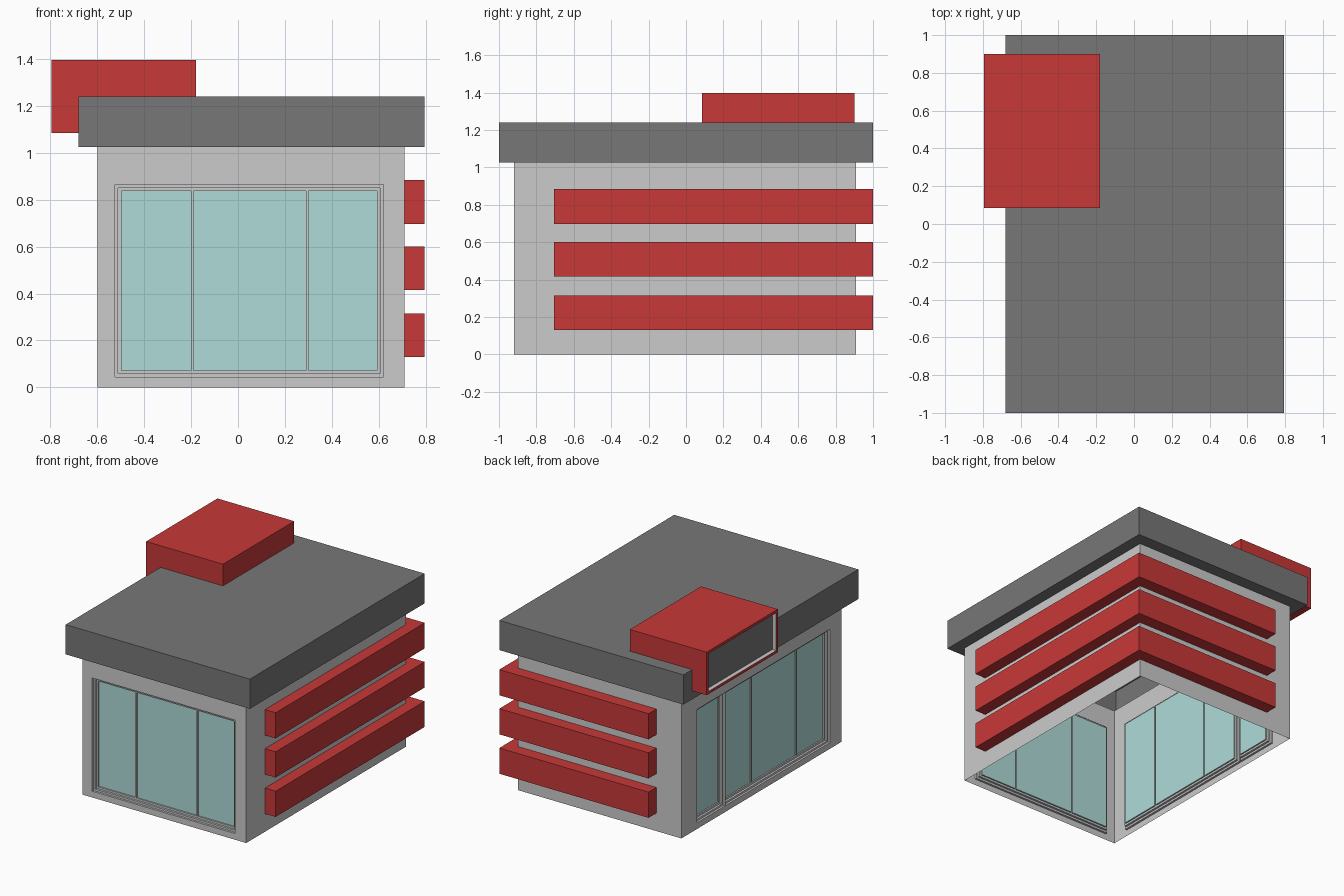
import bpy, bmesh

if "Cube" in bpy.data.objects:
    bpy.data.objects.remove(bpy.data.objects["Cube"])

X0, X1, Y0, Y1 = -0.60, 0.71, -0.92, 0.91   # building footprint
Z_ROOF, Z_TOP = 1.025, 1.24


def material(name, rgb):
    m = bpy.data.materials.new(name)
    m.diffuse_color = (*rgb, 1)
    m.use_nodes = True
    m.node_tree.nodes["Principled BSDF"].inputs["Base Color"].default_value = m.diffuse_color
    return m


RED = material("red_panel", (0.58, 0.04, 0.04))
DARK = material("dark_grey", (0.185, 0.185, 0.185))
GLASS = material("window_glass", (0.43, 0.71, 0.69))

# Each side maps (across, depth inward, up) to model space
FRONT = lambda u, d, v: (u, Y0 + d, v)
BACK = lambda u, d, v: (-u, Y1 - d, v)
RIGHT = lambda u, d, v: (X1 - d, u, v)
LEFT = lambda u, d, v: (X0 + d, -u, v)


def finish(bm, name, mat=None):
    bmesh.ops.remove_doubles(bm, verts=bm.verts[:], dist=1e-5)
    me = bpy.data.meshes.new(name)
    bm.to_mesh(me)
    bm.free()
    ob = bpy.data.objects.new(name, me)
    bpy.context.collection.objects.link(ob)
    if mat:
        me.materials.append(mat)
    return ob


def quad(bm, pts):
    bm.faces.new([bm.verts.new(p) for p in pts])


def sheet(bm, side, rect, depth=0.0, holes=()):
    """Flat sheet with rectangular openings; rect = (u0, u1, v0, v1)."""
    us = sorted({u for r in (rect, *holes) for u in r[:2]})
    vs = sorted({v for r in (rect, *holes) for v in r[2:]})
    for a, b in zip(us, us[1:]):
        for c, d in zip(vs, vs[1:]):
            m, n = (a + b) / 2, (c + d) / 2
            if not any(h[0] < m < h[1] and h[2] < n < h[3] for h in holes):
                quad(bm, [side(a, depth, c), side(b, depth, c),
                          side(b, depth, d), side(a, depth, d)])


def reveal(bm, side, rect, d0, d1):
    """Four inner edges of an opening, from depth d0 to d1."""
    a, b, c, d = rect
    ring = [(a, c), (b, c), (b, d), (a, d)]
    for i in range(4):
        p, q = ring[i], ring[(i + 1) % 4]
        quad(bm, [side(p[0], d0, p[1]), side(q[0], d0, q[1]),
                  side(q[0], d1, q[1]), side(p[0], d1, p[1])])


def inset(r, t):
    return (r[0] + t, r[1] - t, r[2] + t, r[3] - t)


def window(name, side, rect, mullions=()):
    """Stepped frame with mullions, and one glass pane per bay."""
    step, inner = inset(rect, 0.014), inset(rect, 0.028)
    edges = [inner[0]]
    for m in mullions:
        edges += [m - 0.005, m + 0.005]
    edges.append(inner[1])
    panes = [(a, b, inner[2], inner[3]) for a, b in zip(edges[::2], edges[1::2])]
    bm = bmesh.new()
    reveal(bm, side, rect, 0, 0.015)
    sheet(bm, side, rect, 0.015, [step])
    reveal(bm, side, step, 0.015, 0.03)
    sheet(bm, side, step, 0.03, panes)
    for p in panes:
        reveal(bm, side, p, 0.03, 0.04)
    finish(bm, name + "_frame")
    bm = bmesh.new()
    for p in panes:
        sheet(bm, side, p, 0.04)
    finish(bm, name + "_glass", GLASS)


def open_box(bm, lo, hi, open_dir):
    """Box with the face towards open_dir left out."""
    bmesh.ops.create_cube(bm, size=1)
    for v in bm.verts:
        v.co = [(l + h) / 2 + c * (h - l) for c, l, h in zip(v.co, lo, hi)]
    bm.normal_update()
    out = [f for f in bm.faces if sum(a * b for a, b in zip(f.normal, open_dir)) > 0.9]
    bmesh.ops.delete(bm, geom=out, context='FACES_ONLY')


# Walls: thin hollow shell, open underneath, with window openings
front_win = (-0.525, 0.62, 0.045, 0.865)
side_win = (-0.404, 0.79, 0.045, 0.865)
small_win = (-0.73, -0.412, 0.045, 0.865)
bm = bmesh.new()
sheet(bm, FRONT, (X0, X1, 0, Z_ROOF), holes=[front_win])
sheet(bm, LEFT, (-Y1, -Y0, 0, Z_ROOF), holes=[side_win, small_win])
sheet(bm, RIGHT, (Y0, Y1, 0, Z_ROOF))
sheet(bm, BACK, (-X1, -X0, 0, Z_ROOF))
finish(bm, "walls")

# Windows
window("front_window", FRONT, front_win, (-0.195, 0.295))
window("left_window", LEFT, side_win, (-0.065, 0.45))
window("small_left_window", LEFT, small_win)

# Roof: hollow slab whose overhang is closed underneath
under = lambda u, d, v: (u, -v, Z_ROOF + d)
bm = bmesh.new()
open_box(bm, (-0.68, -1, Z_ROOF), (0.795, 1, Z_TOP), (0, 0, -1))
sheet(bm, under, (-0.68, 0.795, -1, 1), holes=[(X0, X1, -Y1, -Y0)])
finish(bm, "roof", DARK)

# Red bands wrapping the back right corner
band = [(X1, -0.705), (0.795, -0.705), (0.795, 1), (-0.40, 1), (-0.40, Y1), (X1, Y1)]
for name, z0 in (("lower", 0.13), ("middle", 0.415), ("upper", 0.698)):
    bm = bmesh.new()
    base = bm.faces.new([bm.verts.new((x, y, z0)) for x, y in band])
    new = bmesh.ops.extrude_face_region(bm, geom=[base], use_keep_orig=True)["geom"]
    bmesh.ops.translate(bm, vec=(0, 0, 0.186),
                        verts=[v for v in new if isinstance(v, bmesh.types.BMVert)])
    bmesh.ops.recalc_face_normals(bm, faces=bm.faces[:])
    finish(bm, name + "_band", RED)

# Red roof box with a recessed panel in its left end
SX = -0.795
end = lambda u, d, v: (SX + d, -u, v)
outer = (-0.90, -0.085, 1.085, 1.397)
opening = inset(outer, 0.02)
bm = bmesh.new()
open_box(bm, (SX, 0.085, 1.085), (-0.18, 0.90, 1.397), (-1, 0, 0))
sheet(bm, end, outer, holes=[opening])
finish(bm, "roof_box", RED)
bm = bmesh.new()
reveal(bm, end, opening, 0, 0.03)
finish(bm, "roof_box_trim")
bm = bmesh.new()
sheet(bm, end, opening, 0.03)
finish(bm, "roof_box_panel", DARK)
